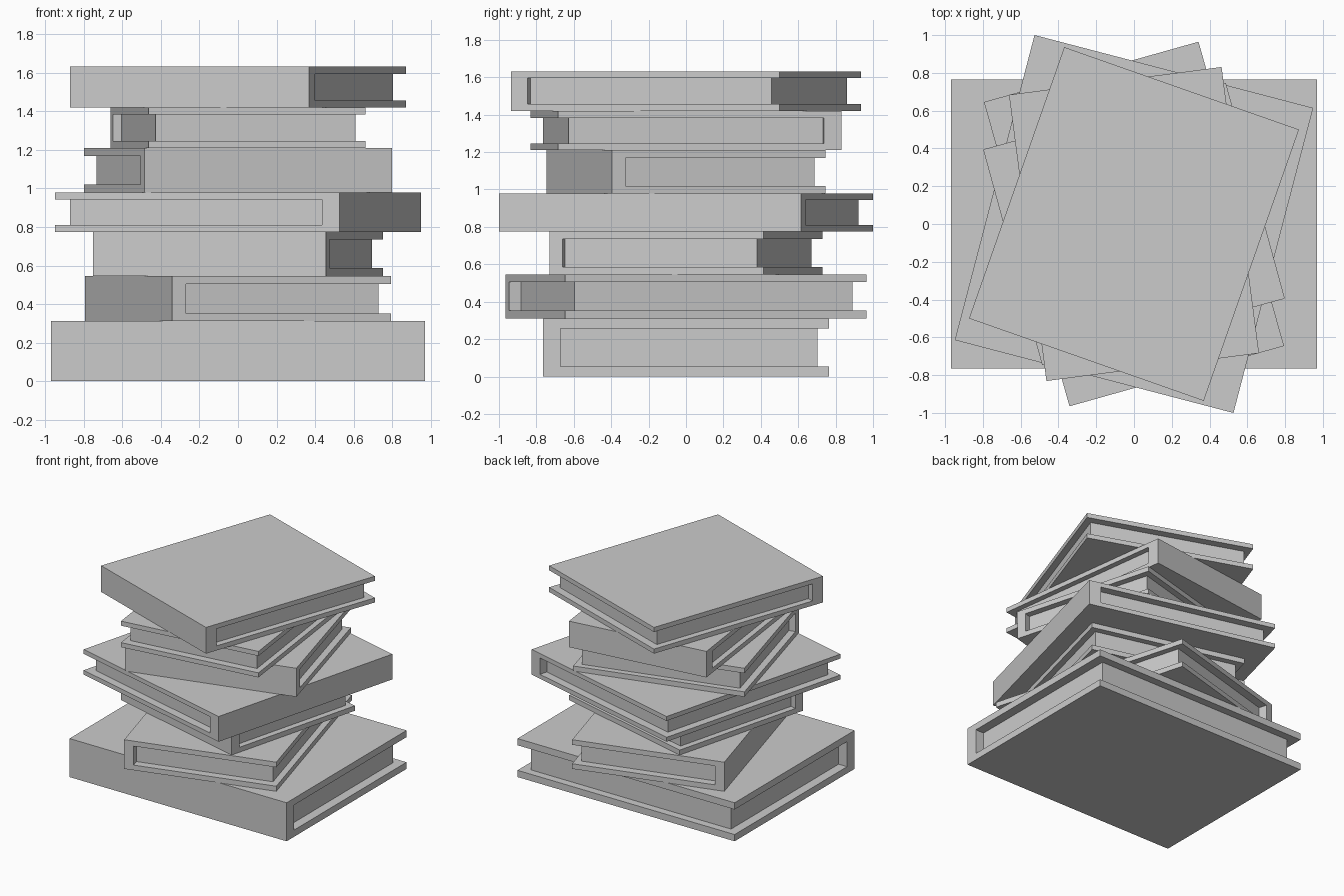
import bpy, bmesh
from math import radians
from mathutils import Matrix

if "Cube" in bpy.data.objects:
    bpy.data.objects.remove(bpy.data.objects["Cube"])


def finish(name, bm, z, turn):
    bmesh.ops.recalc_face_normals(bm, faces=bm.faces)
    mesh = bpy.data.meshes.new(name)
    bm.to_mesh(mesh)
    bm.free()
    obj = bpy.data.objects.new(name, mesh)
    obj.location.z = z
    obj.rotation_euler.z = radians(turn)
    bpy.context.collection.objects.link(obj)


def book(i, length, depth, z0, z1, turn):
    """Spine faces local -y, length runs along local x."""
    h = z1 - z0
    board, spine = 0.175 * h, 0.062 * depth
    a, b = -depth / 2, depth / 2
    s = a + spine

    # Cover: C-shaped profile extruded along the spine
    bm = bmesh.new()
    profile = [(a, 0), (b, 0), (b, board), (s, board),
               (s, h - board), (b, h - board), (b, h), (a, h)]
    face = bm.faces.new([bm.verts.new((-length / 2, y, z)) for y, z in profile])
    ext = bmesh.ops.extrude_face_region(bm, geom=[face], use_keep_orig=True)
    verts = [g for g in ext["geom"] if isinstance(g, bmesh.types.BMVert)]
    bmesh.ops.translate(bm, verts=verts, vec=(length, 0, 0))
    finish(f"book_{i}_cover", bm, z0, turn)

    # Page block, inset from the three open edges
    bm = bmesh.new()
    end = b - 0.041 * depth
    size = (length * (1 - 2 * 0.039), end - s, h - 2 * board)
    bmesh.ops.create_cube(bm, size=1, matrix=Matrix.Translation(
        (0, (s + end) / 2, h / 2)) @ Matrix.Diagonal((*size, 1)))
    finish(f"book_{i}_pages", bm, z0, turn)


# Stack from bottom to top: length, depth, height, turn
stack = [
    (1.94, 1.53, 0.311, 0),
    (1.673, 1.18, 0.235, 15.7 - 90),
    (1.25, 1.184, 0.229, -14.6),
    (1.669, 1.525, 0.204, -14.65 + 90),
    (1.332, 1.183, 0.231, 15.3),
    (1.135, 1.528, 0.21, 7.45 + 180),
    (1.317, 1.522, 0.212, -19.35),
]
z = 0
for i, (length, depth, height, turn) in enumerate(stack, 1):
    book(i, length, depth, z, z + height, turn)
    z += height
